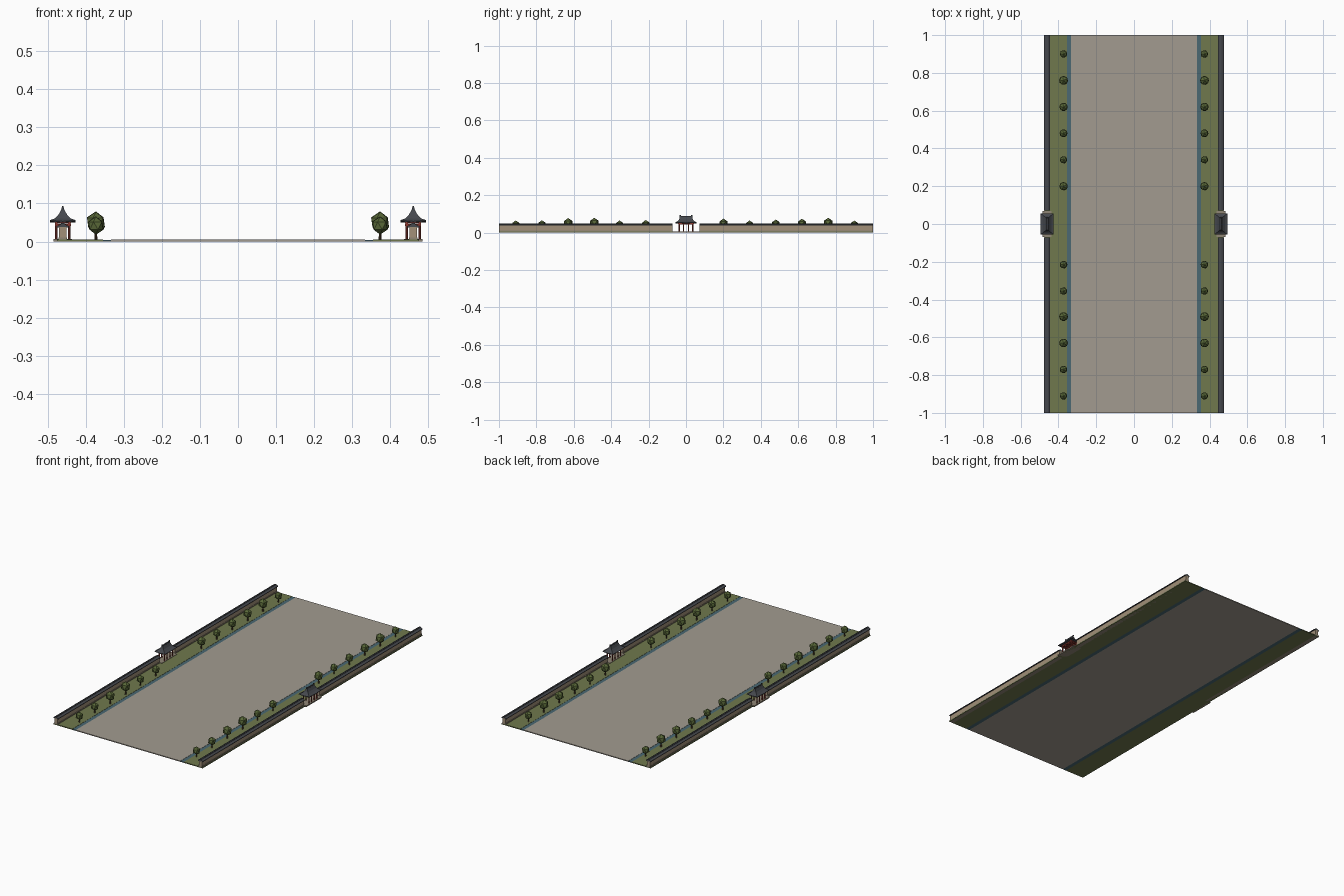
import bpy, bmesh, math
from mathutils import Matrix, Vector

if "Cube" in bpy.data.objects:
    bpy.data.objects.remove(bpy.data.objects["Cube"])


def material(name, rgb):
    m = bpy.data.materials.new(name)
    m.diffuse_color = (*rgb, 1)
    m.use_nodes = True
    m.node_tree.nodes["Principled BSDF"].inputs["Base Color"].default_value = m.diffuse_color
    return m


EARTH = material("packed_earth", (0.36, 0.33, 0.28))
WATER = material("water", (0.07, 0.14, 0.17))
GRASS = material("grass", (0.16, 0.19, 0.075))
PLASTER = material("rammed_earth", (0.36, 0.28, 0.19))
STONE = material("stone", (0.28, 0.24, 0.18))
TILE = material("roof_tile", (0.06, 0.065, 0.075))
RED = material("red_timber", (0.26, 0.04, 0.03))
BARK = material("bark", (0.10, 0.06, 0.03))
LEAF = material("leaves", (0.10, 0.14, 0.04))


def finish(name, bm, mat):
    bmesh.ops.recalc_face_normals(bm, faces=bm.faces)
    me = bpy.data.meshes.new(name)
    bm.to_mesh(me)
    bm.free()
    me.materials.append(mat)
    ob = bpy.data.objects.new(name, me)
    bpy.context.collection.objects.link(ob)
    return ob


def box(name, x, y, z, mat):
    bm = bmesh.new()
    size = [b - a for a, b in (x, y, z)]
    mid = [(a + b) / 2 for a, b in (x, y, z)]
    bmesh.ops.create_cube(bm, size=1, matrix=Matrix.Translation(mid) @ Matrix.Diagonal((*size, 1)))
    return finish(name, bm, mat)


def cone(name, r1, r2, z0, z1, x, y, mat, sides=8):
    bm = bmesh.new()
    bmesh.ops.create_cone(bm, cap_ends=True, segments=sides, radius1=r1, radius2=r2, depth=z1 - z0,
                          matrix=Matrix.Translation((x, y, (z0 + z1) / 2)))
    return finish(name, bm, mat)


def extrude_y(name, profile, y0, y1, mat):
    bm = bmesh.new()
    face = bm.faces.new([bm.verts.new((x, y0, z)) for x, z in profile])
    new = bmesh.ops.extrude_face_region(bm, geom=[face])["geom"]
    bmesh.ops.translate(bm, vec=(0, y1 - y0, 0), verts=[v for v in new if isinstance(v, bmesh.types.BMVert)])
    return finish(name, bm, mat)


def hip_roof(name, cx, rings, mat):
    # stacked rectangles (half x, half y, z, corner lift) joined into a curved roof
    bm = bmesh.new()
    loops = []
    for hx, hy, z, lift in rings:
        pts = [(-1, -1), (0, -1), (1, -1), (1, 0), (1, 1), (0, 1), (-1, 1), (-1, 0)]
        loops.append([bm.verts.new((cx + sx * hx, sy * hy, z + lift * abs(sx * sy))) for sx, sy in pts])
    for a, b in zip(loops, loops[1:]):
        for i in range(8):
            j = (i + 1) % 8
            bm.faces.new((a[i], a[j], b[j], b[i]))
    bm.faces.new(loops[0])
    bm.faces.new(loops[-1])
    return finish(name, bm, mat)


# Avenue
box("road", (-0.333, 0.333), (-1, 1), (0, 0.005), EARTH)

TREES = [(-0.91, 0.9), (-0.77, 0.92), (-0.63, 1.08), (-0.49, 1.1), (-0.355, 0.9), (-0.215, 0.94),
         (0.2, 1.04), (0.34, 0.9), (0.48, 0.97), (0.62, 1.03), (0.76, 1.1), (0.9, 0.9)]

for side, s in (("left", -1), ("right", 1)):
    def span(a, b):
        return tuple(sorted((s * a, s * b)))

    # Ditch and verge
    box(side + "_ditch", span(0.333, 0.355), (-1, 1), (0, 0.004), WATER)
    box(side + "_verge", span(0.355, 0.475), (-1, 1), (0, 0.005), GRASS)

    # Walls with tiled coping, broken by the gate
    cx = s * 0.46
    for end, (y0, y1) in (("front", (-1, -0.072)), ("back", (0.072, 1))):
        box(f"{side}_{end}_wall_footing", span(0.4485, 0.4715), (y0, y1), (0, 0.011), STONE)
        box(f"{side}_{end}_wall", span(0.4505, 0.4695), (y0, y1), (0.011, 0.038), PLASTER)
        cap = [(-0.016, 0.037), (0.016, 0.037), (0.016, 0.040), (0.004, 0.046),
               (0.004, 0.048), (-0.004, 0.048), (-0.004, 0.046), (-0.016, 0.040)]
        extrude_y(f"{side}_{end}_wall_coping", [(cx + x, z) for x, z in cap], y0, y1, TILE)

    # Gate
    box(side + "_gate_plinth", span(0.436, 0.484), (-0.07, 0.07), (0, 0.007), STONE)
    for px in (-0.017, 0.017):
        for py in (-0.036, -0.013, 0.013, 0.036):
            cone(side + "_gate_post", 0.0032, 0.0032, 0.007, 0.046, cx + px, py, RED)
        box(side + "_gate_long_beam", (cx + px - 0.003, cx + px + 0.003), (-0.041, 0.041), (0.042, 0.048), RED)
    for py in (-0.036, -0.013, 0.013, 0.036):
        box(side + "_gate_cross_beam", (cx - 0.021, cx + 0.021), (py - 0.002, py + 0.002), (0.041, 0.046), RED)
    box(side + "_gate_bracket_course", (cx - 0.021, cx + 0.021), (-0.042, 0.042), (0.047, 0.052), RED)
    hip_roof(side + "_gate_roof", cx, [(0.034, 0.056, 0.050, 0.003), (0.034, 0.056, 0.053, 0.003),
                                      (0.022, 0.046, 0.060, 0), (0.012, 0.038, 0.069, 0),
                                      (0.004, 0.032, 0.084, 0)], TILE)
    box(side + "_gate_ridge", (cx - 0.003, cx + 0.003), (-0.034, 0.034), (0.082, 0.089), TILE)
    for py in (-0.032, 0.032):
        box(side + "_gate_ridge_end", (cx - 0.002, cx + 0.002), (py - 0.004, py + 0.004), (0.088, 0.093), TILE)

    # Street trees
    for y, k in TREES:
        x = s * 0.373
        cone(side + "_tree_trunk", 0.004 * k, 0.003 * k, 0.004, 0.03 * k, x, y, BARK, 6)
        bm = bmesh.new()
        bmesh.ops.create_icosphere(bm, subdivisions=1, radius=1, matrix=Matrix.Translation((x, y, 0.046 * k))
                                   @ Matrix.Rotation(y * 9, 4, 'Z')
                                   @ Matrix.Diagonal((0.024 * k, 0.024 * k, 0.026 * k, 1)))
        finish(side + "_tree_crown", bm, LEAF)
